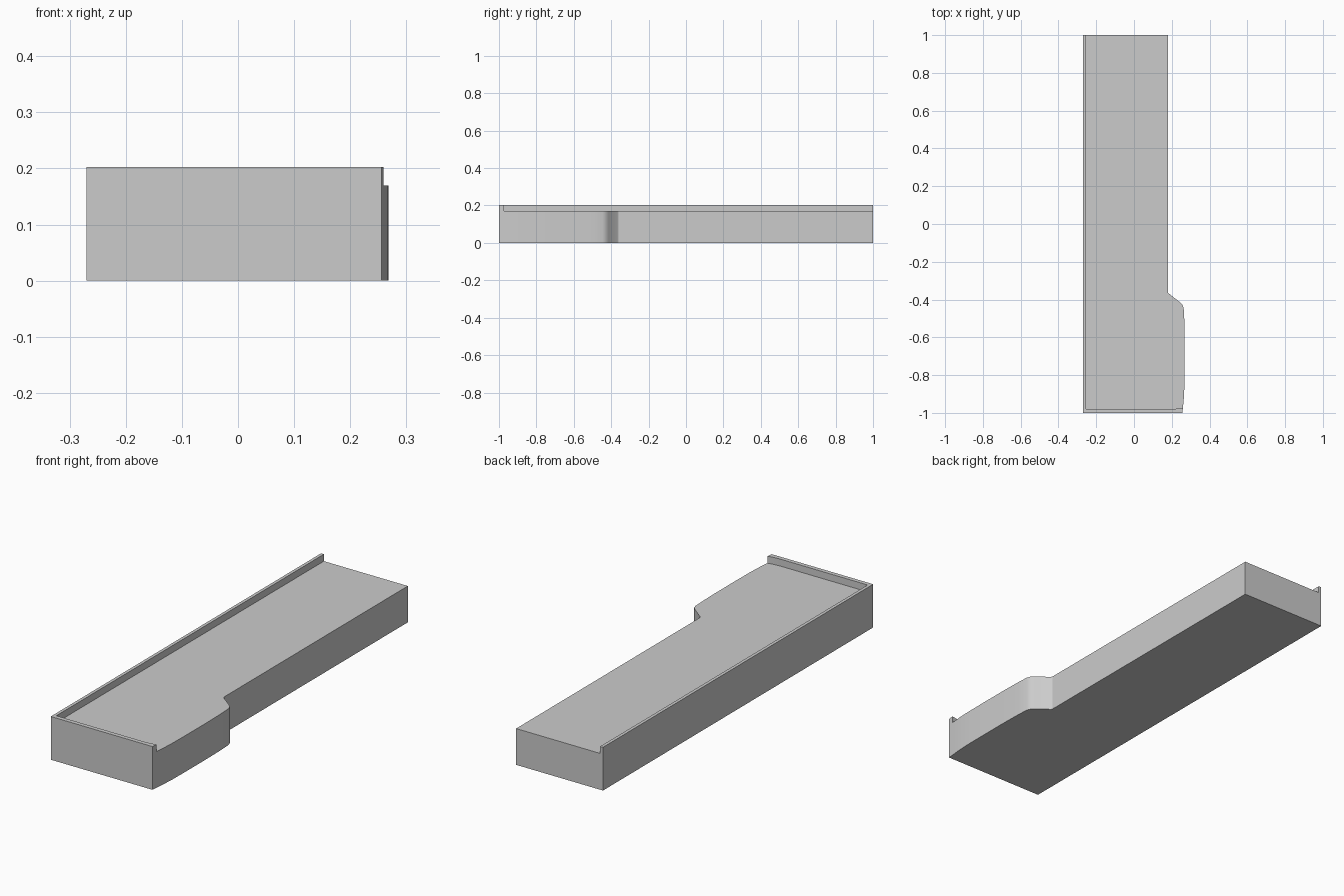
import bpy
import bmesh

cube = bpy.data.objects.get("Cube")
if cube:
    bpy.data.objects.remove(cube, do_unlink=True)

SLAB_TOP = 0.17
WALL_TOP = 0.2025

grey = bpy.data.materials.new("plain grey")
grey.use_nodes = True
COLOUR = (0.6, 0.6, 0.6, 1.0)
grey.diffuse_color = COLOUR
grey.node_tree.nodes["Principled BSDF"].inputs["Base Color"].default_value = COLOUR


def extrude_outline(name, outline, bottom, top, keep_base=True):
    """Raise a counter-clockwise plan outline into a prism."""
    bm = bmesh.new()
    low = [bm.verts.new((x, y, bottom)) for x, y in outline]
    high = [bm.verts.new((x, y, top)) for x, y in outline]
    n = len(outline)
    bm.faces.new(high)
    if keep_base:
        bm.faces.new(low[::-1])
    for i in range(n):
        j = (i + 1) % n
        bm.faces.new((low[i], low[j], high[j], high[i]))
    mesh = bpy.data.meshes.new(name)
    bm.to_mesh(mesh)
    bm.free()
    mesh.materials.append(grey)
    obj = bpy.data.objects.new(name, mesh)
    bpy.context.collection.objects.link(obj)
    bpy.ops.object.select_all(action="DESELECT")
    obj.select_set(True)
    bpy.context.view_layer.objects.active = obj
    bpy.ops.object.shade_smooth_by_angle(angle=0.5)
    return obj


# Main slab with a gently bowed bulge on the front half of its side
slab_outline = [
    (-0.27, -1), (0.256, -1), (0.259, -0.973), (0.264, -0.92),
    (0.267, -0.86), (0.268, -0.75), (0.268, -0.6), (0.266, -0.5),
    (0.263, -0.445), (0.257, -0.428), (0.243, -0.414),
    (0.183, -0.367), (0.18, -0.362), (0.18, 1), (-0.27, 1),
]
extrude_outline("main_slab", slab_outline, 0, SLAB_TOP)

# L-shaped raised rim along the front and one long side
rim_outline = [
    (-0.27, -1), (0.256, -1), (0.259, -0.973), (0.235, -0.977),
    (0.2, -0.98), (-0.255, -0.98), (-0.255, 1), (-0.27, 1),
]
extrude_outline("raised_rim", rim_outline, SLAB_TOP, WALL_TOP, keep_base=False)
